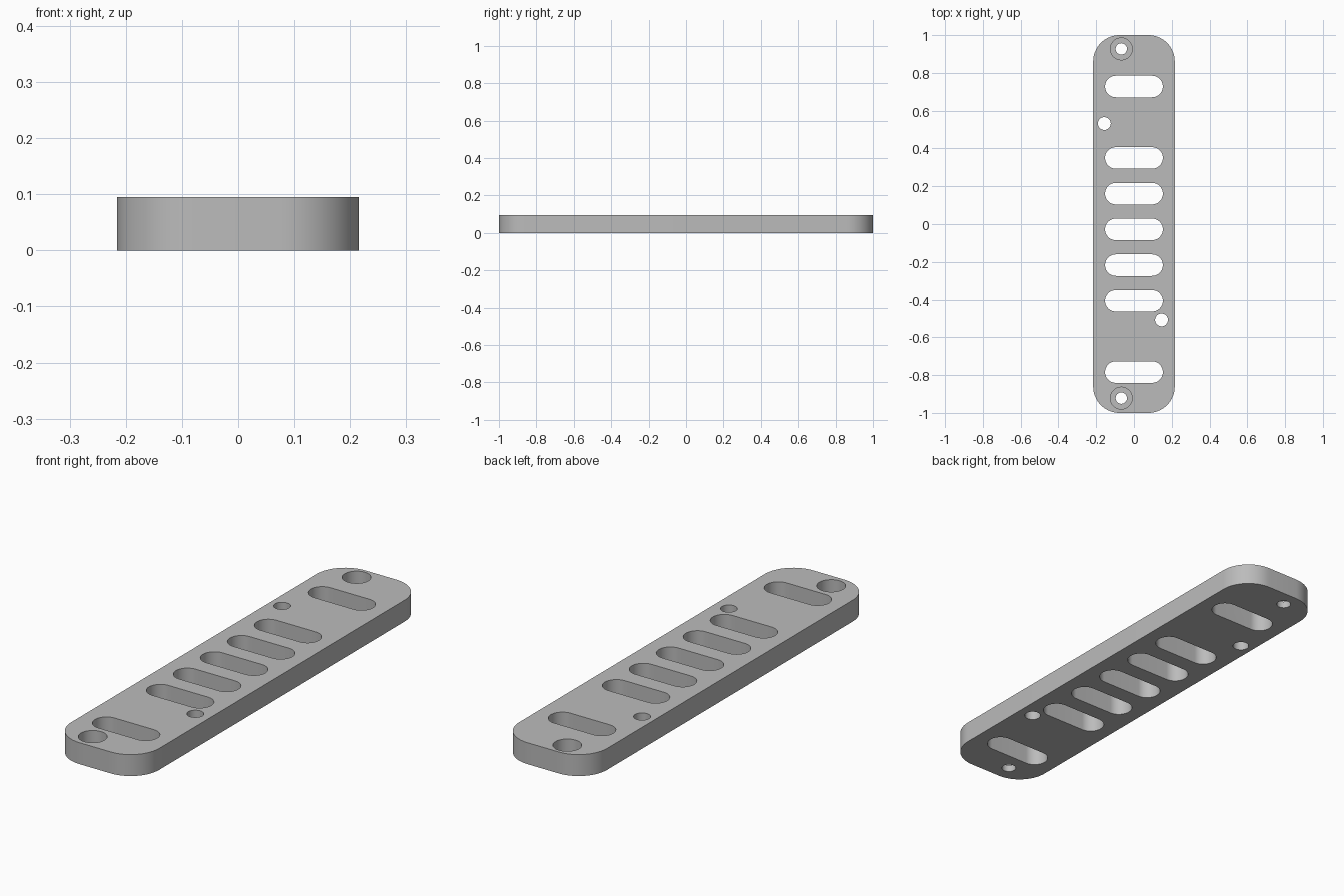
import bpy, bmesh, math

cube = bpy.data.objects.get("Cube")
if cube:
    bpy.data.objects.remove(cube, do_unlink=True)

HALF_W, HALF_L, THICK = 0.216, 1.0, 0.095

grey = bpy.data.materials.new("plain grey")
grey.use_nodes = True
colour = (0.5, 0.5, 0.5, 1)
grey.diffuse_color = colour
grey.node_tree.nodes["Principled BSDF"].inputs["Base Color"].default_value = colour


def rounded_prism(bm, x, y, half_x, half_y, radius, z0, z1, steps=16):
    """Extrude a rounded rectangle, slot or circle from z0 to z1."""
    outline = []
    for quarter, (sx, sy) in enumerate([(1, 1), (-1, 1), (-1, -1), (1, -1)]):
        for i in range(steps + 1):
            a = (quarter + i / steps) * math.pi / 2
            outline.append((x + sx * (half_x - radius) + radius * math.cos(a),
                            y + sy * (half_y - radius) + radius * math.sin(a), z0))
    verts = [bm.verts.new(p) for p in outline]
    bmesh.ops.remove_doubles(bm, verts=verts, dist=1e-5)
    verts = [v for v in verts if v.is_valid]
    face = bm.faces.new(verts)
    top = bmesh.ops.extrude_face_region(bm, geom=[face])["geom"]
    moved = [v for v in top if isinstance(v, bmesh.types.BMVert)]
    bmesh.ops.translate(bm, verts=moved, vec=(0, 0, z1 - z0))


def make_object(name, prisms):
    bm = bmesh.new()
    for p in prisms:
        rounded_prism(bm, *p)
    bmesh.ops.recalc_face_normals(bm, faces=bm.faces)
    mesh = bpy.data.meshes.new(name)
    bm.to_mesh(mesh)
    bm.free()
    mesh.materials.append(grey)
    obj = bpy.data.objects.new(name, mesh)
    bpy.context.collection.objects.link(obj)
    return obj


# Plate with rounded corners
plate = make_object("slotted_plate", [(0, 0, HALF_W, HALF_L, 0.14, 0, THICK)])

# Slots on an even pitch, skipping the two places beside the pin holes
LOW, HIGH = -0.1, 0.2
slots = [(0, 0.728 - 0.189 * i, 0.153, 0.057, 0.057, LOW, HIGH)
         for i in (0, 2, 3, 4, 5, 6, 8)]


def hole(x, y, r, z0=LOW):
    return (x, y, r, r, r, z0, HIGH)


# Pin holes, and screw holes with wide recesses at the ends
pins = [hole(-0.157, 0.532, 0.034), hole(0.146, -0.508, 0.034)]
ends = [(-0.067, 0.927), (-0.067, -0.922)]
screws = [hole(x, y, 0.03) for x, y in ends]
recesses = [hole(x, y, 0.058, 0.03) for x, y in ends]

cutters = [make_object("through_cutter", slots + pins + screws),
           make_object("recess_cutter", recesses)]
bpy.context.view_layer.objects.active = plate
for cutter in cutters:
    mod = plate.modifiers.new(cutter.name, "BOOLEAN")
    mod.operation = "DIFFERENCE"
    mod.solver = "EXACT"
    mod.object = cutter
    bpy.ops.object.modifier_apply(modifier=mod.name)
    bpy.data.objects.remove(cutter, do_unlink=True)

# Smooth curved walls, sharp rims
for o in bpy.context.selected_objects:
    o.select_set(False)
plate.select_set(True)
bpy.ops.object.shade_smooth_by_angle(angle=math.radians(30))
